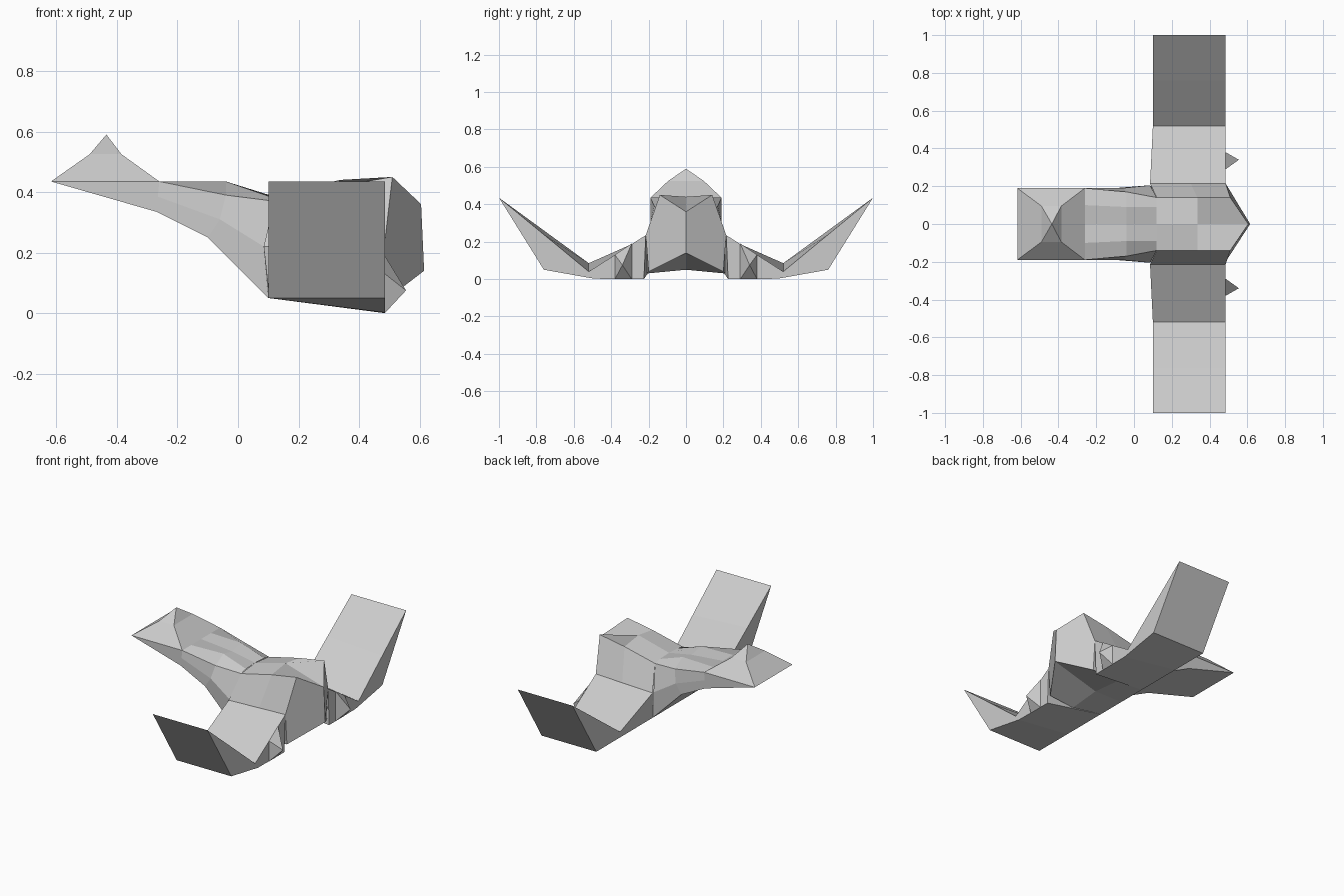
import bpy, bmesh

if "Cube" in bpy.data.objects:
    bpy.data.objects.remove(bpy.data.objects["Cube"])


def loft(name, rings, closed=False, cap_start=False, cap_end=False):
    """Bridge rings of points on the +y half, then mirror across y."""
    bm = bmesh.new()
    rows = [[bm.verts.new(p) for p in ring] for ring in rings]
    n = len(rows[0])
    for a, b in zip(rows, rows[1:]):
        for i in range(n if closed else n - 1):
            j = (i + 1) % n
            bm.faces.new((a[i], a[j], b[j], b[i]))
    if cap_start:
        bm.faces.new(rows[0][::-1])
    if cap_end:
        bm.faces.new(rows[-1])
    bmesh.ops.remove_doubles(bm, verts=bm.verts[:], dist=0.001)
    bmesh.ops.recalc_face_normals(bm, faces=bm.faces[:])
    # open half shells: make sure the outside (+y side) is the outside
    if sum(f.normal.y * f.calc_area() for f in bm.faces) < -1e-4:
        bmesh.ops.reverse_faces(bm, faces=bm.faces[:])
    me = bpy.data.meshes.new(name)
    bm.to_mesh(me)
    bm.free()
    ob = bpy.data.objects.new(name, me)
    bpy.context.collection.objects.link(ob)
    m = ob.modifiers.new("mirror", 'MIRROR')
    m.use_axis = (False, True, False)
    m.use_clip = True
    return ob


# fuselage with pointed nose: top centre, shoulder, waist, keel edge, bottom centre
loft("fuselage", [
    [(.12, 0, .385), (.12, .14, .37), (.085, .215, .22), (.1, .19, .05), (.1, 0, .05)],
    [(.335, 0, .44), (.335, .14, .42), (.3, .215, .23), (.3, .21, .03), (.3, 0, .05)],
    [(.605, 0, .36), (.51, .14, .45), (.485, .215, .235), (.485, .2, .04), (.615, 0, .14)],
], cap_end=True)

# tail boom running back to a thin flat end
loft("tail", [
    [(.12, 0, .385), (.12, .09, .38), (.12, .14, .37), (.085, .205, .22), (.1, .19, .05), (.1, 0, .05)],
    [(-.04, 0, .415), (-.04, .09, .435), (-.04, .17, .39), (-.06, .19, .31), (-.1, .19, .25), (-.1, 0, .25)],
    [(-.26, 0, .435), (-.26, .1, .435), (-.26, .19, .435), (-.265, .19, .385), (-.27, .19, .335), (-.27, 0, .335)],
    [(-.618, y, .435) for y in (0, .1, .19, .19, .19, 0)],
])

# peaked fin on the tail
loft("tail_fin", [
    [(-.26, 0, .435), (-.26, .19, .435), (-.618, .19, .435), (-.618, 0, .435)],
    [(-.385, 0, .525), (-.385, .095, .525), (-.49, .095, .525), (-.49, 0, .525)],
    [(-.435, 0, .59)] * 4,
])

# cranked wings: rear top, front top, front bottom, rear bottom
B, F = .1, .485
loft("wing", [
    [(.085, .215, .22), (F, .215, .235), (F, .225, 0), (B, .19, .05)],
    [(B, .52, .085), (F, .52, .04), (F, .49, .002), (B, .5, .05)],
    [(B, .76, .26), (F, .76, .238), (F, .76, .05), (B, .76, .05)],
    [(B, 1, .435), (F, 1, .435), (F, 1, .435), (B, 1, .435)],
], closed=True, cap_start=True)

# small spikes on the wing leading edge
loft("wing_spike", [
    [(F, .29, 0), (F, .29, .19), (F, .38, .13), (F, .38, 0)],
    [(.555, .34, .075)] * 4,
], closed=True)
